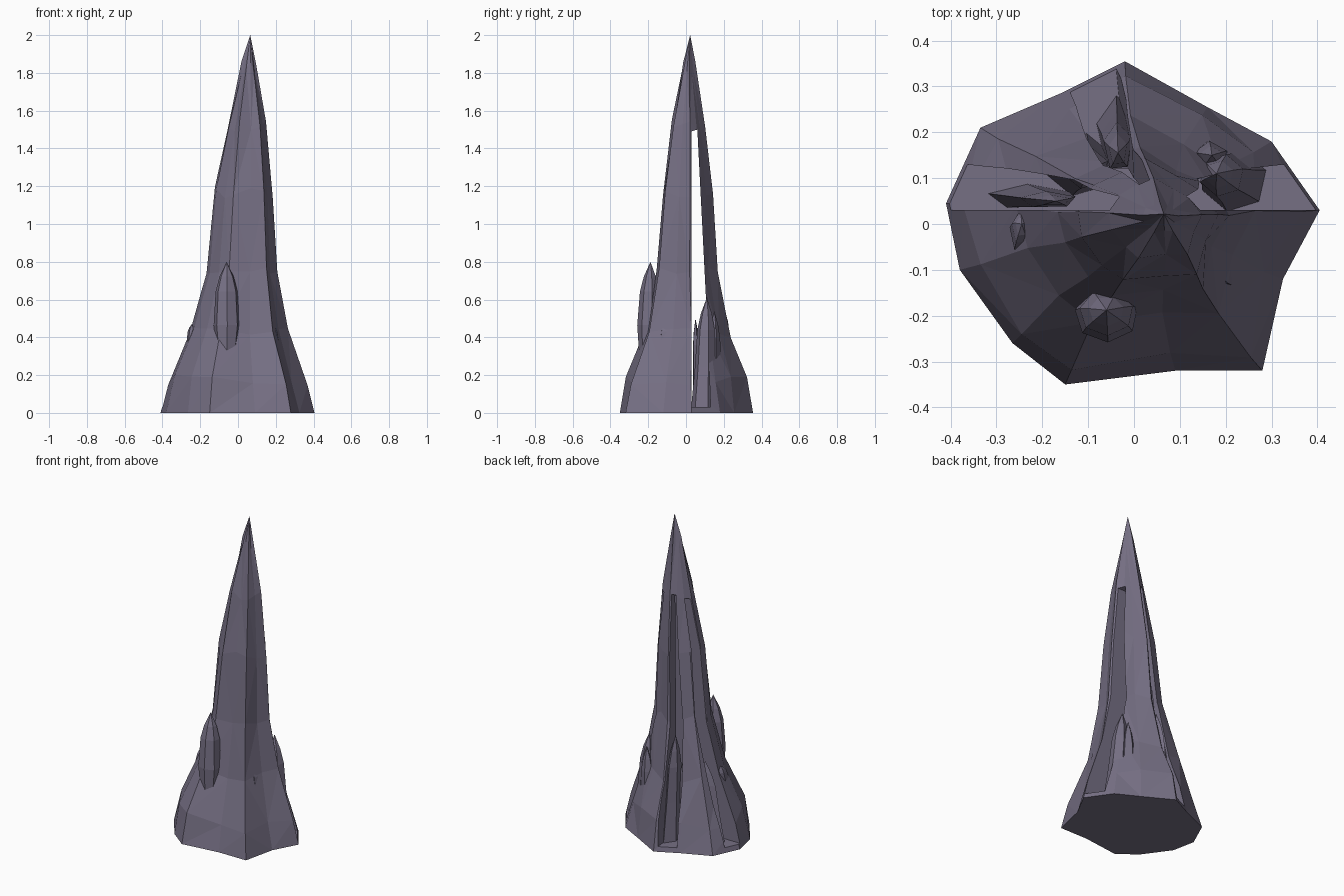
import bpy, bmesh, math, random

random.seed(4)
if "Cube" in bpy.data.objects:
    bpy.data.objects.remove(bpy.data.objects["Cube"])

# One dusky stone colour for everything
stone = bpy.data.materials.new("dusky_purple_stone")
stone.use_nodes = True
COLOUR = (0.18, 0.16, 0.23, 1)
stone.diffuse_color = COLOUR
bsdf = stone.node_tree.nodes["Principled BSDF"]
bsdf.inputs["Base Color"].default_value = COLOUR
bsdf.inputs["Roughness"].default_value = 0.9


def loft(name, rings, top=None, bottom=None):
    """Skin a stack of rings, closing each end with a point or a flat cap."""
    bm = bmesh.new()
    loops = [[bm.verts.new(p) for p in ring] for ring in rings]
    n = len(loops[0])
    for a, b in zip(loops, loops[1:]):
        for i in range(n):
            j = (i + 1) % n
            bm.faces.new((a[i], a[j], b[j], b[i]))
    for loop, point in ((loops[0], bottom), (loops[-1], top)):
        if point is None:
            bm.faces.new(loop)
        else:
            tip = bm.verts.new(point)
            for i in range(n):
                bm.faces.new((loop[i], loop[(i + 1) % n], tip))
    bmesh.ops.triangulate(bm, faces=[f for f in bm.faces if len(f.verts) == 4])
    bmesh.ops.recalc_face_normals(bm, faces=bm.faces)
    mesh = bpy.data.meshes.new(name)
    bm.to_mesh(mesh)
    bm.free()
    mesh.materials.append(stone)
    obj = bpy.data.objects.new(name, mesh)
    bpy.context.collection.objects.link(obj)
    return obj


# Main spire: an irregular footprint that shrinks and leans towards the tip
footprint = [(.28, -.32), (.325, -.12), (.405, .03), (.30, .18), (.16, .255),
             (-.02, .355), (-.16, .285), (-.335, .21), (-.41, .045),
             (-.38, -.10), (-.265, -.26), (-.15, -.35), (.09, -.32)]
# height, scale, centre x, centre y
levels = [(0, 1, 0, 0), (.17, .91, 0, 0), (.42, .64, .005, .01),
          (.76, .46, .022, .005), (1.17, .375, .032, .01),
          (1.52, .25, .047, .013), (1.83, .095, .058, .015)]
rings = []
for z, s, cx, cy in levels:
    ring = []
    for k, (x, y) in enumerate(footprint):
        wobble = 0 if z == 0 or k in (0, 2, 5, 8, 11) else random.uniform(-.05, .03)
        dz = 0 if z == 0 else random.uniform(-.035, .035)
        ring.append((cx + x * s * (1 + wobble), cy + y * s * (1 + wobble), z + dz))
    rings.append(ring)
spire = loft("rock_spire", rings, top=(.065, .022, 2))


def carve(name, sections):
    """Cut a lofted hollow out of the spire."""
    cutter = loft(name + "_cutter", sections)
    cutter.hide_render = True
    cutter.hide_viewport = True
    cut = spire.modifiers.new(name, 'BOOLEAN')
    cut.operation = 'DIFFERENCE'
    cut.solver = 'EXACT'
    cut.object = cutter


# Tall cleft that splits the spire from side to side, down to its foot
cleft = [(.03, .03), (.13, .03), (.12, .3), (.105, .62), (.06, 1.5), (.03, 1.49)]
carve("cleft", [[(x, y, z) for y, z in cleft] for x in (-.6, .6)])

# Narrow notch beside the back ridge, widening downwards
# height, left and right x of the inner edge, inner y, left and right x of the mouth
notch = [(.03, -.13, -.02, .15, -.15, -.05), (.7, -.07, .0, .07, -.1, -.015),
         (1.52, .012, .035, .05, -.005, .025)]
carve("notch", [[(a, y, z), (b, y, z), (d, .45, z), (c, .45, z)]
                for z, a, b, y, c, d in notch])


def shard(name, x, y, rx, ry, z0, z1, lean=(0, 0), sides=6):
    """A faceted shard with a blunt pointed top, sunk into the spire."""
    def section(t, s):
        return [(x + lean[0] * t + rx * s * math.cos(a),
                 y + lean[1] * t + ry * s * math.sin(a), z0 + (z1 - z0) * t)
                for a in (math.tau * (i + .3) / sides for i in range(sides))]
    pointed = z0 > 0
    low = .12 if pointed else 0
    rows = [section(low, .75 if pointed else 1.3), section(.4, 1), section(.72, .85),
            section(.86, .55)]
    return loft(name, rows, top=(x + lean[0], y + lean[1], z1),
                bottom=(x, y, z0) if pointed else None)


# Shards growing from the flanks
shard("front_shard", -.06, -.205, .07, .06, .24, .8, (0, .017), 7)
shard("right_small_shard", -.25, -.03, .024, .045, .33, .47, (.005, .03), 5)
shard("left_small_shard", .21, -.11, .018, .03, .33, .47, (-.02, 0), 5)
shard("left_back_shard", .22, .095, .058, .055, 0, .61, (-.04, .015))
shard("left_inner_shard", .16, .14, .045, .04, 0, .54, (.01, .01), 5)
shard("back_right_shard", -.12, .13, .06, .055, 0, .6, (.02, -.01))
shard("back_thin_shard", -.035, .2, .038, .065, 0, .67, (.0, -.045), 5)
shard("right_thin_shard", -.23, .06, .075, .022, 0, .5, (.06, -.01), 5)
